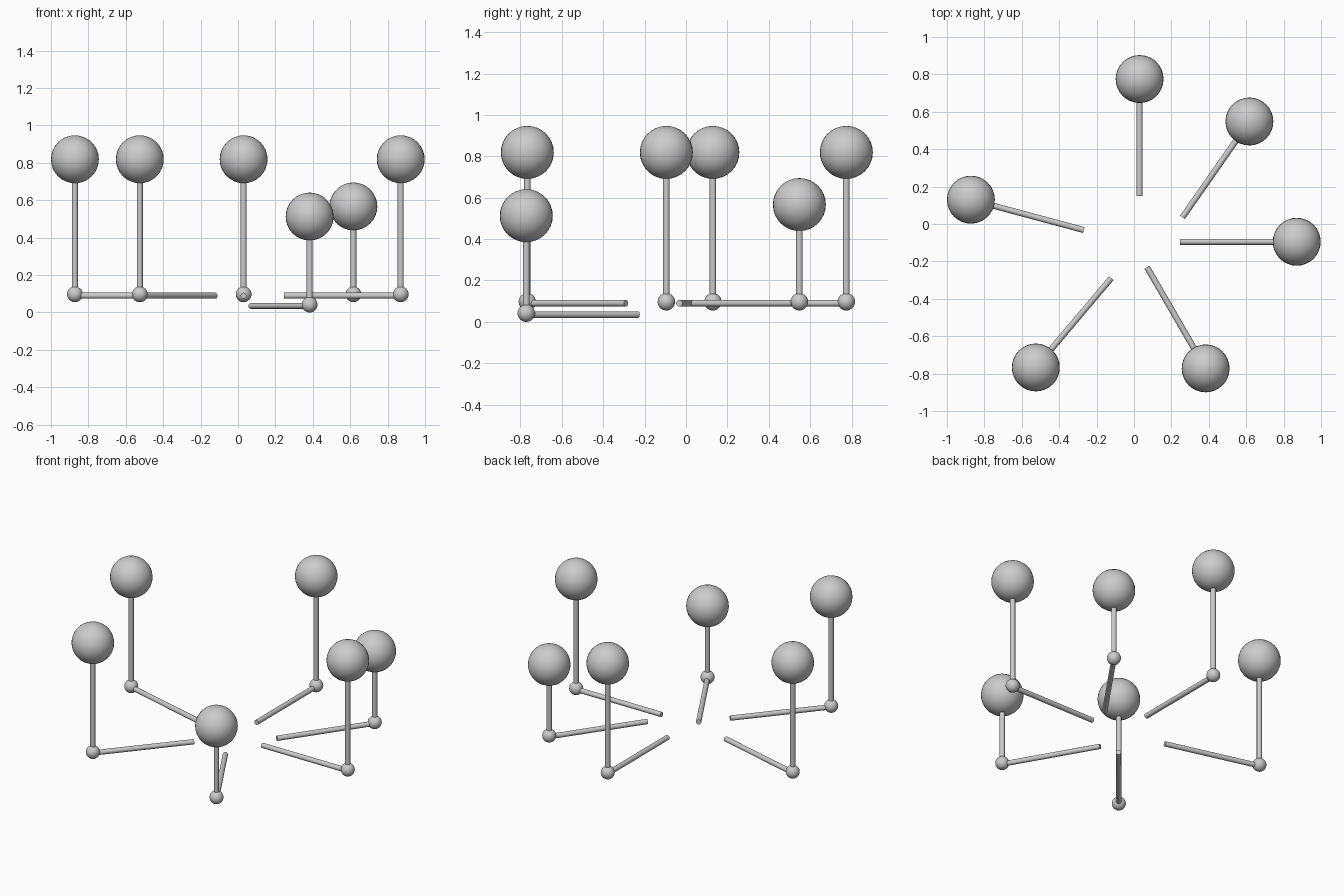
import bpy
from mathutils import Vector

if "Cube" in bpy.data.objects:
    bpy.data.objects.remove(bpy.data.objects["Cube"])

BALL_R, JOINT_R, ROD_R = 0.128, 0.042, 0.016
ARM_LENGTH = 0.625
ARM_DROP = 0.007  # arms sit slightly below the joint centres


def smooth(obj, name):
    obj.name = name
    bpy.ops.object.shade_smooth_by_angle()


def ball(name, centre, radius):
    bpy.ops.mesh.primitive_uv_sphere_add(segments=32, ring_count=16, radius=radius, location=centre)
    smooth(bpy.context.object, name)


def rod(name, start, end):
    start, end = Vector(start), Vector(end)
    axis = end - start
    bpy.ops.mesh.primitive_cylinder_add(vertices=16, radius=ROD_R, depth=axis.length,
                                        location=(start + end) / 2)
    obj = bpy.context.object
    obj.rotation_euler = axis.to_track_quat('Z', 'Y').to_euler()
    smooth(obj, name)


# Each branch: joint x, y, z, post height, inner end of arm x, y
branches = [
    (0.03, 0.775, 0.097, 0.722, 0.03, 0.15),
    (0.617, 0.548, 0.097, 0.47, 0.26, 0.037),
    (0.87, -0.095, 0.097, 0.722, 0.245, -0.095),
    (0.383, -0.772, 0.042, 0.471, 0.07, -0.232),
    (-0.525, -0.767, 0.097, 0.722, -0.122, -0.29),
    (-0.872, 0.13, 0.097, 0.722, -0.27, -0.032),
]

for i, (x, y, z, height, ix, iy) in enumerate(branches, 1):
    # Horizontal arm running from the joint toward the middle
    direction = Vector((ix - x, iy - y, 0)).normalized()
    start = Vector((x, y, z - ARM_DROP))
    rod(f"arm_{i}", start, start + direction * ARM_LENGTH)
    # Elbow joint, upright post and globe
    ball(f"joint_{i}", (x, y, z), JOINT_R)
    rod(f"post_{i}", (x, y, z), (x, y, z + height - BALL_R * 0.9))
    ball(f"globe_{i}", (x, y, z + height), BALL_R)
